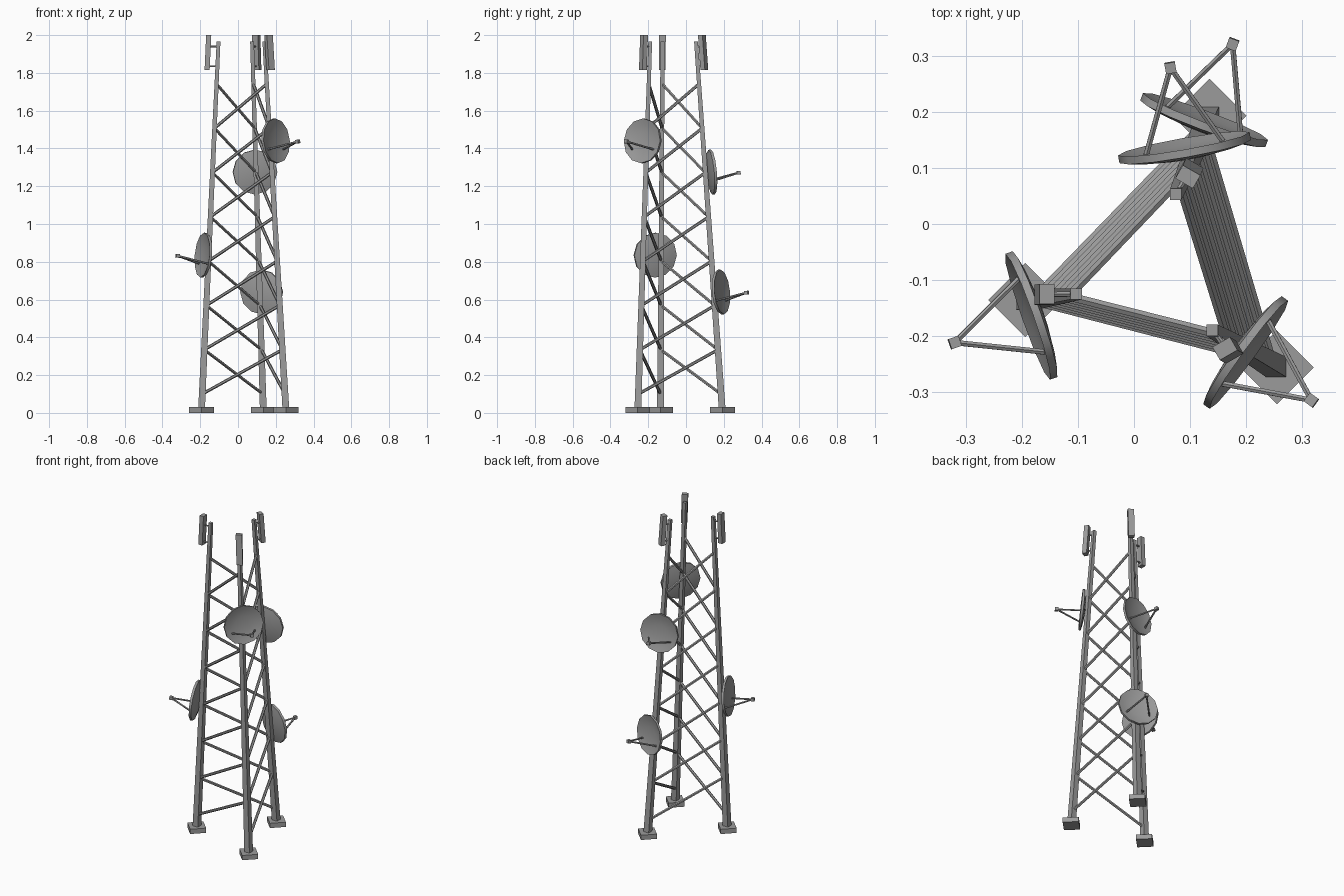
import bpy, bmesh, math
from mathutils import Vector, Matrix

if "Cube" in bpy.data.objects:
    bpy.data.objects.remove(bpy.data.objects["Cube"])

grey = bpy.data.materials.new("steel grey")
grey.diffuse_color = (0.33, 0.33, 0.33, 1)
grey.use_nodes = True
grey.node_tree.nodes["Principled BSDF"].inputs["Base Color"].default_value = grey.diffuse_color


def finish(name, bm, smooth=False):
    bmesh.ops.recalc_face_normals(bm, faces=bm.faces)
    me = bpy.data.meshes.new(name)
    bm.to_mesh(me)
    bm.free()
    me.materials.append(grey)
    ob = bpy.data.objects.new(name, me)
    bpy.context.collection.objects.link(ob)
    if smooth:
        bpy.ops.object.select_all(action='DESELECT')
        ob.select_set(True)
        bpy.context.view_layer.objects.active = ob
        bpy.ops.object.shade_smooth_by_angle(angle=math.radians(40))
    return ob


def prism(bm, p0, p1, size0, size1, yaw=0.0):
    """Leaning four-sided bar with level ends."""
    rings = []
    for p, (sx, sy) in ((p0, size0), (p1, size1)):
        rot = Matrix.Rotation(yaw, 3, 'Z')
        rings.append([bm.verts.new(Vector(p) + rot @ Vector((a * sx / 2, b * sy / 2, 0)))
                      for a, b in ((-1, -1), (1, -1), (1, 1), (-1, 1))])
    lo, hi = rings
    bm.faces.new(lo[::-1])
    bm.faces.new(hi)
    for i in range(4):
        j = (i + 1) % 4
        bm.faces.new((lo[i], lo[j], hi[j], hi[i]))


def rod(bm, p0, p1, r, sides=6):
    d = Vector(p1) - Vector(p0)
    m = Matrix.Translation((Vector(p0) + Vector(p1)) / 2) @ d.to_track_quat('Z', 'Y').to_matrix().to_4x4()
    bmesh.ops.create_cone(bm, cap_ends=True, segments=sides, radius1=r, radius2=r,
                          depth=d.length, matrix=m)


# Tower layout: left, front right and back legs
TOP = 1.965
BASE_C, TOP_C = Vector((0.065, -0.066, 0)), Vector((0.037, -0.087, TOP))
LEGS = []
for deg in (195, 315, 75):
    u = Vector((math.cos(math.radians(deg)), math.sin(math.radians(deg)), 0))
    LEGS.append((BASE_C + u * 0.268, TOP_C + u * 0.145))
NAMES = ("left", "front_right", "back")


def on_leg(i, z):
    return LEGS[i][0].lerp(LEGS[i][1], z / TOP)


# Legs and foot plates
for i, n in enumerate(NAMES):
    bm = bmesh.new()
    prism(bm, on_leg(i, 0.01), on_leg(i, TOP), (0.036, 0.036), (0.02, 0.02))
    finish(n + "_leg", bm)
    bm = bmesh.new()
    foot = LEGS[i][0]
    prism(bm, foot, foot + Vector((0, 0, 0.03)), (0.093, 0.093), (0.093, 0.093), math.pi / 4)
    finish(n + "_foot_plate", bm)

# Diagonal braces: each bay climbs from one leg to the next, all the same way round
for i, n in enumerate(NAMES):
    bm = bmesh.new()
    for k in range(7):
        rod(bm, on_leg(i, 0.1 + 0.2345 * k), on_leg((i + 1) % 3, 0.1 + 0.2345 * (k + 1)), 0.0085)
    finish(n + "_bracing", bm, True)

# Panel antennas with two brackets each: top position and facing angle
PANELS = ((-0.155, -0.125, 180), (0.162, -0.222, -60), (0.096, 0.084, 60))
for i, (x, y, deg) in enumerate(PANELS):
    lean = (LEGS[i][1] - LEGS[i][0]) / TOP
    top = Vector((x, y, 2.0))
    bm = bmesh.new()
    prism(bm, top - lean * 0.185, top, (0.027, 0.036), (0.027, 0.036), math.radians(deg))
    finish(NAMES[i] + "_panel_antenna", bm)
    bm = bmesh.new()
    for z in (1.835, 1.94):
        rod(bm, on_leg(i, z), top - lean * (2.0 - z), 0.005)
    finish(NAMES[i] + "_panel_brackets", bm)


# Dishes: shallow bowl, two struts and a small receiver; local +X is the facing axis
def dish(name, centre, deg, tilt=5):
    m = (Matrix.Translation(centre) @ Matrix.Rotation(math.radians(deg), 4, 'Z')
         @ Matrix.Rotation(math.radians(-tilt), 4, 'Y'))
    profile = ((-0.021, 0), (-0.018, 0.05), (-0.013, 0.09), (-0.007, 0.119),
               (0.007, 0.119), (-0.002, 0.09), (-0.008, 0.05), (-0.010, 0))
    bm = bmesh.new()
    vs = [bm.verts.new((x, 0, r)) for x, r in profile]
    es = [bm.edges.new(p) for p in zip(vs, vs[1:])]
    bmesh.ops.spin(bm, geom=vs + es, cent=(0, 0, 0), axis=(1, 0, 0),
                   angle=2 * math.pi, steps=12)
    bmesh.ops.remove_doubles(bm, verts=bm.verts, dist=1e-4)
    bm.transform(m)
    finish(name + "_bowl", bm, True)

    horn = Vector((0.144, 0, -0.016))
    bm = bmesh.new()
    for s in (-1, 1):
        rod(bm, (-0.006, s * 0.07, -0.045), horn, 0.0055)
    bm.transform(m)
    finish(name + "_struts", bm, True)
    bm = bmesh.new()
    bmesh.ops.create_cube(bm, size=0.019, matrix=Matrix.Translation(horn))
    bm.transform(m)
    finish(name + "_receiver", bm)


dish("left_dish", (-0.183, -0.163, 0.835), 199.5)
dish("front_right_dish", (0.199, -0.229, 1.44), -36)
dish("upper_back_dish", (0.09, 0.136, 1.275), 100)
dish("lower_back_dish", (0.125, 0.185, 0.64), 69.5)
